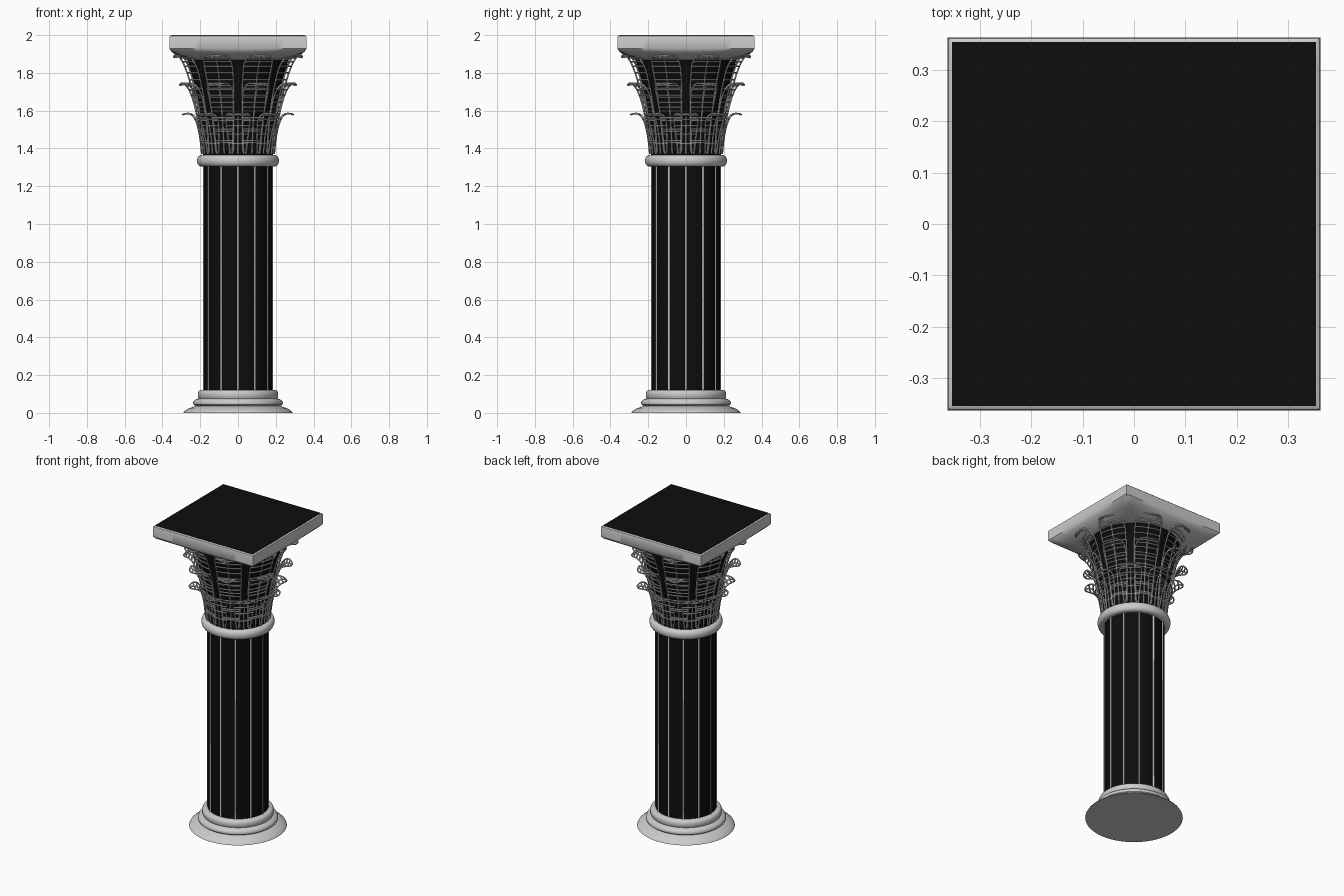
import bpy, bmesh
from math import sin, cos, pi, sqrt

if "Cube" in bpy.data.objects:
    bpy.data.objects.remove(bpy.data.objects["Cube"])

black = bpy.data.materials.new("black")
black.diffuse_color = (0.004, 0.004, 0.004, 1)
black.use_nodes = True
black.node_tree.nodes["Principled BSDF"].inputs["Base Color"].default_value = black.diffuse_color


def finish(name, bm, mat=None, smooth=True):
    bmesh.ops.recalc_face_normals(bm, faces=bm.faces)
    me = bpy.data.meshes.new(name)
    bm.to_mesh(me)
    bm.free()
    ob = bpy.data.objects.new(name, me)
    bpy.context.collection.objects.link(ob)
    if mat:
        me.materials.append(mat)
    if smooth:
        bpy.ops.object.select_all(action='DESELECT')
        ob.select_set(True)
        bpy.context.view_layer.objects.active = ob
        bpy.ops.object.shade_smooth_by_angle(angle=0.7)
    return ob


def loft(name, rings, mat=None):
    """Skin a stack of equal-length rings and cap both ends."""
    bm = bmesh.new()
    rows = [[bm.verts.new(p) for p in ring] for ring in rings]
    n = len(rows[0])
    for a, b in zip(rows, rows[1:]):
        for i in range(n):
            j = (i + 1) % n
            bm.faces.new((a[i], a[j], b[j], b[i]))
    bm.faces.new(rows[0])
    bm.faces.new(rows[-1])
    return finish(name, bm, mat)


def turned(name, profile, mat=None, n=64):
    return loft(name, [[(r * cos(2 * pi * i / n), r * sin(2 * pi * i / n), z)
                        for i in range(n)] for r, z in profile], mat)


def wires(name, paths, depth):
    """Round wires along a set of paths."""
    cu = bpy.data.curves.new(name, 'CURVE')
    cu.dimensions = '3D'
    cu.bevel_depth = depth
    cu.bevel_resolution = 1
    cu.use_fill_caps = True
    for path in paths:
        sp = cu.splines.new('POLY')
        sp.points.add(len(path) - 1)
        for p, co in zip(sp.points, path):
            p.co = (*co, 1)
            p.radius = 1
        sp.use_smooth = True
    ob = bpy.data.objects.new(name, cu)
    bpy.context.collection.objects.link(ob)
    return ob


def bell_radius(z):
    t = max(0, (z - 1.36) / 0.52)
    return 0.185 + 0.045 * t + 0.04 * t * t


# moulded base
turned("base", [(0.29, 0), (0.286, 0.007), (0.265, 0.022), (0.235, 0.033),
                (0.225, 0.037), (0.236, 0.045), (0.238, 0.055), (0.232, 0.066),
                (0.22, 0.073), (0.208, 0.077), (0.213, 0.088), (0.213, 0.105),
                (0.207, 0.117), (0.198, 0.122), (0.17, 0.122)])

# dark shaft with twelve slim ribs
turned("shaft", [(0.18, 0.11), (0.18, 1.33)], black)
wires("shaft_ribs", [[(0.179 * cos(k * pi / 6), 0.179 * sin(k * pi / 6), z)
                      for z in (0.11, 1.33)] for k in range(12)], 0.006)

# rounded collar under the capital
turned("collar", [(0.17, 1.305)] +
       [(0.195 + 0.022 * cos(a * pi / 10), 1.335 + 0.03 * sin(a * pi / 10))
        for a in range(-5, 6)] + [(0.17, 1.365)])

# dark flared bell
turned("bell", [(bell_radius(1.35 + 0.53 * i / 12), 1.35 + 0.53 * i / 12)
                for i in range(13)], black)


def leaf_paths(angle, z0, height, flare, width):
    def at(t, side):
        z = z0 + height * sin(1.8 * t)
        r = bell_radius(z) + 0.006 + flare * t ** 3
        a = angle + side / r
        return (r * cos(a), r * sin(a), z)

    def half(t):
        return width * (0.6 + 0.4 * min(1, t / 0.6)) * sqrt(max(0, 1 - t ** 5))

    ts = [sin(i / 20 * pi / 2) for i in range(21)]
    outline = [at(t, -half(t)) for t in ts] + [at(t, half(t)) for t in ts[-2::-1]]
    paths = [outline, [at(i / 14, 0) for i in range(15)]]
    n = max(6, round(height / 0.037))
    for k in range(1, n + 1):
        t = k / (n + 1)
        paths.append([at(t, half(t) * s) for s in (-1, -0.5, 0, 0.5, 1)])
    return paths


# three tiers of wire leaves
for name, z0, top, flare, width, shift in (
        ("lower_leaves", 1.37, 1.585, 0.075, 0.07, 0),
        ("middle_leaves", 1.37, 1.745, 0.085, 0.075, 0.5),
        ("upper_leaves", 1.38, 1.895, 0.085, 0.085, 0.5)):
    paths = []
    for k in range(8):
        paths += leaf_paths((k + shift) * pi / 4, z0, top - z0, flare, width)
    wires(name, paths, 0.0045)


# square top slab, its underside blending down into the round bell
def blend_ring(half, z, square, n=96):
    ring = []
    for i in range(n):
        a = 2 * pi * i / n
        c, s = cos(a), sin(a)
        r = half * ((1 - square) + square / max(abs(c), abs(s)))
        ring.append((r * c, r * s, z))
    return ring


loft("top_slab", [blend_ring(*v) for v in (
    (0.265, 1.868, 0), (0.30, 1.88, 0.4), (0.33, 1.895, 0.75),
    (0.352, 1.912, 0.95), (0.363, 1.928, 1), (0.363, 1.985, 1),
    (0.361, 1.994, 1), (0.354, 1.999, 1))])

# dark inlay on top
loft("top_inlay", [blend_ring(0.354, 1.99, 1), blend_ring(0.354, 2.0, 1)], black)
